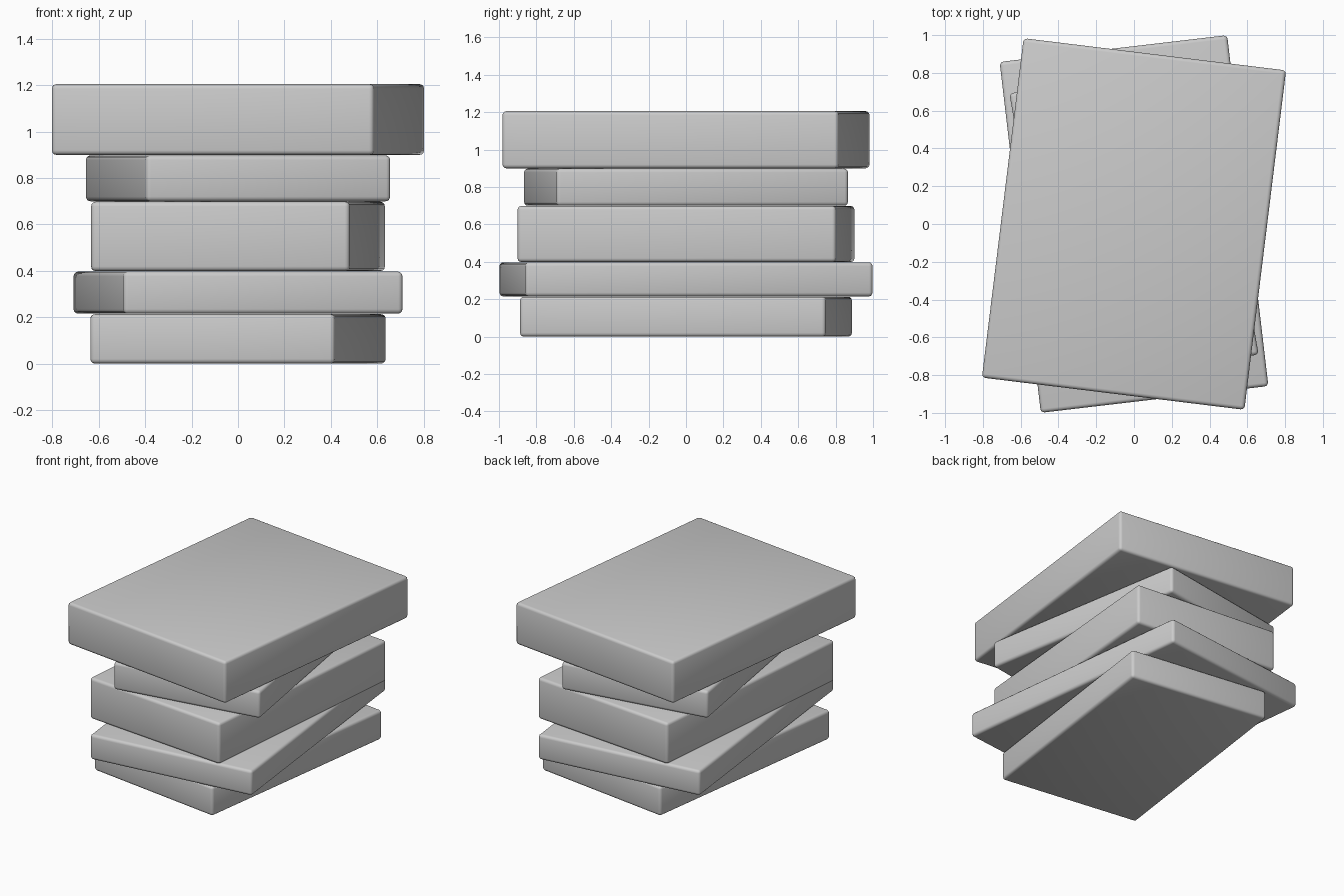
import bpy, math

if "Cube" in bpy.data.objects:
    bpy.data.objects.remove(bpy.data.objects["Cube"])

grey = bpy.data.materials.new("plain grey")
grey.diffuse_color = (0.6, 0.6, 0.6, 1)
grey.use_nodes = True
grey.node_tree.nodes["Principled BSDF"].inputs["Base Color"].default_value = grey.diffuse_color

# name, width, depth, bottom z, top z, turn in degrees
SLABS = [
    ("bottom_slab", 1.065, 1.65, 0.0, 0.213, -7.8),
    ("second_slab", 1.213, 1.87, 0.215, 0.397, 6.7),
    ("middle_slab", 1.12, 1.71, 0.399, 0.698, -5.2),
    ("fourth_slab", 1.07, 1.582, 0.70, 0.898, 9.6),
    ("top_slab", 1.40, 1.81, 0.90, 1.205, -7.0),
]


def rounded_slab(name, width, depth, z0, z1, turn):
    bpy.ops.mesh.primitive_cube_add(size=1, location=(0, 0, (z0 + z1) / 2))
    ob = bpy.context.object
    ob.name = name
    ob.scale = (width, depth, z1 - z0)
    bpy.ops.object.transform_apply(location=False, rotation=False, scale=True)
    ob.rotation_euler.z = math.radians(turn)
    ob.data.materials.append(grey)
    # softened edges
    bevel = ob.modifiers.new("soft_edges", 'BEVEL')
    bevel.width = 0.02
    bevel.segments = 3
    bpy.ops.object.shade_smooth()


# stack of slabs, each turned the other way
for slab in SLABS:
    rounded_slab(*slab)
